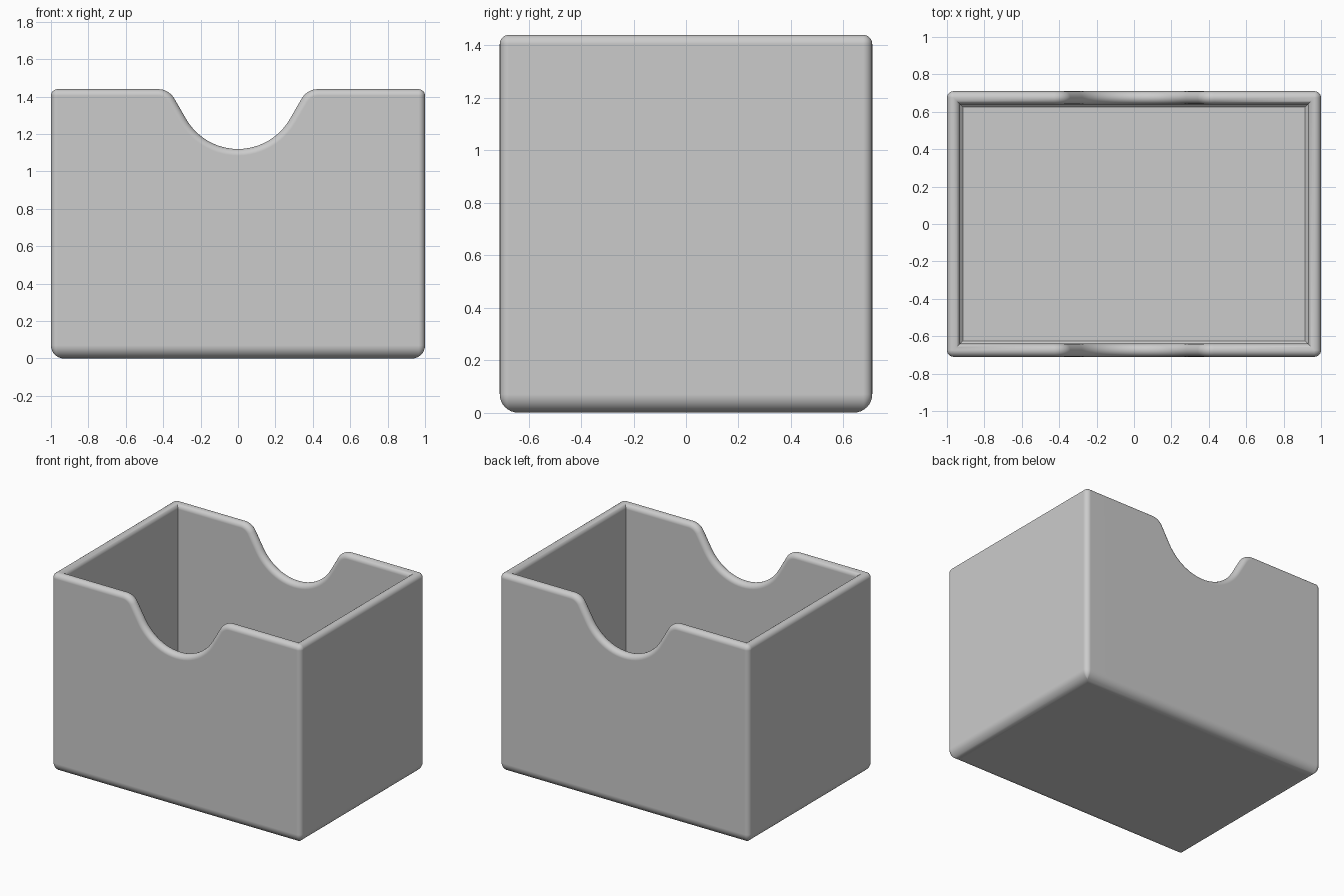
import bpy, bmesh
from math import sin, cos, pi, radians

if "Cube" in bpy.data.objects:
    bpy.data.objects.remove(bpy.data.objects["Cube"])

HX, HY, TOP = 1.0, 0.71, 1.44      # half width, half depth, height
R = 0.035                          # rim and upright corner radius
BASE = 0.07                        # bottom edge radius
WALL = 2 * R
NOTCH, FILLET = 0.32, 0.10         # thumb notch and its shoulder radius

mat = bpy.data.materials.new("plain grey")
mat.use_nodes = True
GREY = (0.6, 0.6, 0.6, 1)
mat.diffuse_color = GREY
mat.node_tree.nodes["Principled BSDF"].inputs["Base Color"].default_value = GREY


def notch_profile():
    """Rim points (x, z, normal x, normal z) across one notch, left to right."""
    a60 = radians(60)
    rise = TOP - FILLET * (1 - cos(a60)) - (TOP - NOTCH * cos(a60))
    cx = NOTCH * sin(a60) + rise / math_tan60 + FILLET * sin(a60)
    pts = []
    for k in range(9):             # shoulder
        a = a60 * k / 8
        pts.append((-cx + FILLET * sin(a), TOP - FILLET + FILLET * cos(a), sin(a), cos(a)))
    for k in range(13):            # half of the bowl
        a = a60 * (1 - k / 12)
        pts.append((-NOTCH * sin(a), TOP - NOTCH * cos(a), sin(a), cos(a)))
    return pts + [(-x, z, -nx, nz) for x, z, nx, nz in reversed(pts[:-1])]


math_tan60 = sin(pi / 3) / cos(pi / 3)


def corner(sx, sy, a):
    """Point on a rounded upright corner as a function of inset, drop and height."""
    def at(inset, drop, z):
        out, inn = max(R - inset, 0), max(inset - R, 0)
        return (sx * (HX - R - inn) + out * cos(a), sy * (HY - R - inn) + out * sin(a),
                TOP - drop if z is None else z)
    return at


def edge(sy, x, z0, nx, nz):
    """Point on the notched rim as a function of inset, drop and height."""
    def at(inset, drop, z):
        d = drop if z is None else R
        return (x - nx * d, sy * (HY - inset), z0 - nz * d if z is None else z)
    return at


# Closed path around the box, counter-clockwise from the front left corner
def turn(sx, sy, start):
    return [corner(sx, sy, start + pi / 2 * k / 6) for k in range(7)]


profile = notch_profile()
path = turn(-1, -1, pi) + [edge(-1, *p) for p in profile]
path += turn(1, -1, -pi / 2) + turn(1, 1, 0)
path += [edge(1, *p) for p in reversed(profile)] + turn(-1, 1, pi / 2)

# Wall section: rounded foot, round rim, inner face, chamfer to the floor
section = []
for k in range(9):
    a = pi / 2 * k / 8
    section.append((BASE * (1 - sin(a)), 0, BASE * (1 - cos(a))))
for k in range(13):
    a = pi * k / 12
    section.append((R * (1 - cos(a)), R * (1 - sin(a)), None))
section += [(WALL, 0, 0.085), (WALL + 0.015, 0, 0.07)]

bm = bmesh.new()
rings = [[bm.verts.new(at(*s)) for at in path] for s in section]
n = len(path)
for lo, hi in zip(rings, rings[1:]):
    for i in range(n):
        j = (i + 1) % n
        bm.faces.new((lo[i], lo[j], hi[j], hi[i]))
bm.faces.new(list(reversed(rings[0])))
bm.faces.new(rings[-1])
bmesh.ops.remove_doubles(bm, verts=bm.verts, dist=1e-5)
bmesh.ops.recalc_face_normals(bm, faces=bm.faces)

mesh = bpy.data.meshes.new("notched_box")
bm.to_mesh(mesh)
bm.free()
mesh.materials.append(mat)
box = bpy.data.objects.new("notched_box", mesh)
bpy.context.collection.objects.link(box)
bpy.context.view_layer.objects.active = box
box.select_set(True)
bpy.ops.object.shade_smooth_by_angle(angle=radians(35))

# Keep the large walls flat against the rounded edges
mod = box.modifiers.new("flat_walls", 'WEIGHTED_NORMAL')
mod.keep_sharp = True
